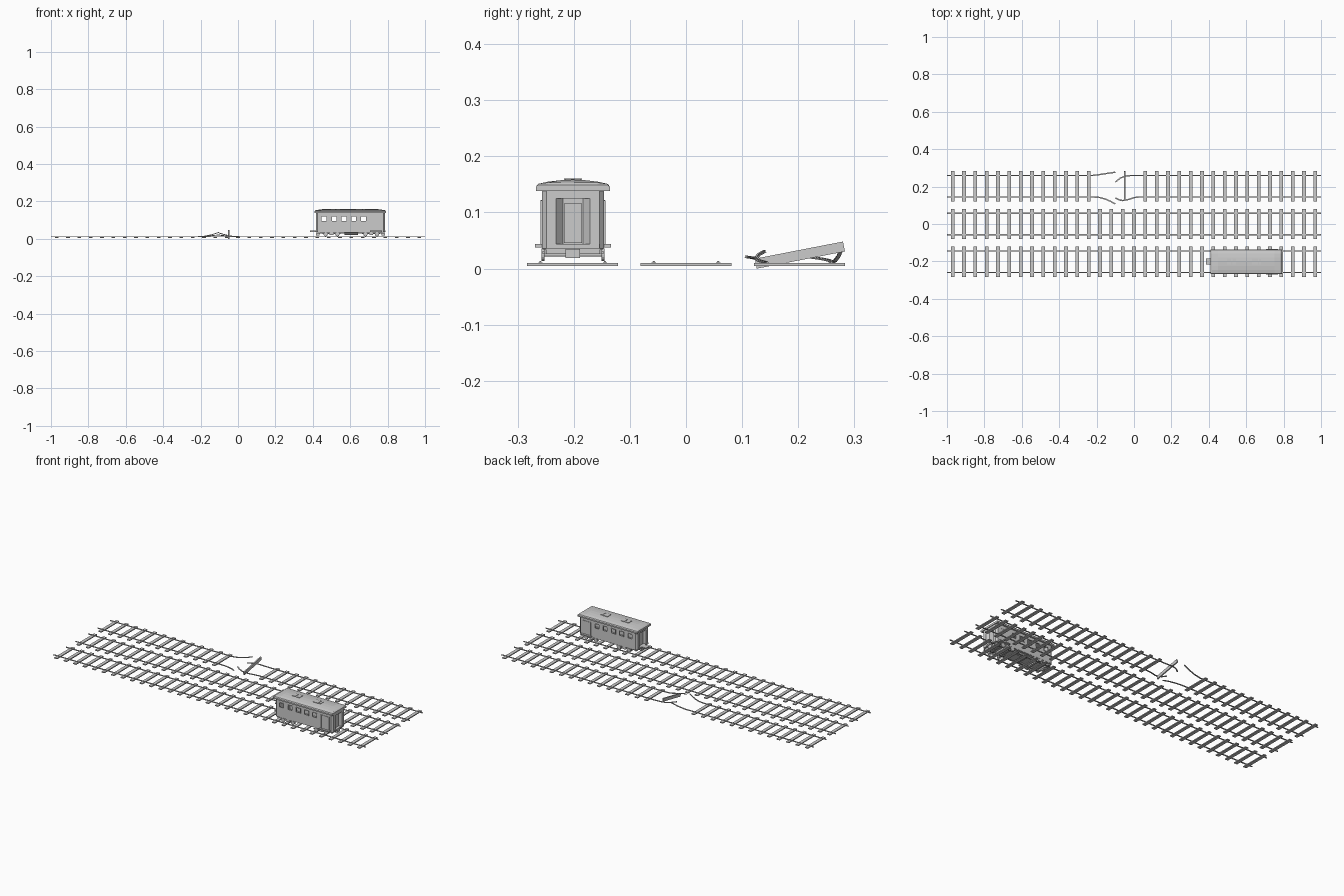
import bpy, bmesh, math
from mathutils import Vector

if "Cube" in bpy.data.objects:
    bpy.data.objects.remove(bpy.data.objects["Cube"])

CY = -0.2015          # centre line of the carriage
RAIL = 0.0575         # half gauge


def finish(name, bm):
    bmesh.ops.recalc_face_normals(bm, faces=bm.faces)
    me = bpy.data.meshes.new(name)
    bm.to_mesh(me)
    bm.free()
    ob = bpy.data.objects.new(name, me)
    bpy.context.collection.objects.link(ob)
    return ob


def add_box(bm, x0, x1, y0, y1, z0, z1):
    vs = bmesh.ops.create_cube(bm, size=1)['verts']
    for v in vs:
        v.co = Vector((x0 + (v.co.x + .5) * (x1 - x0), y0 + (v.co.y + .5) * (y1 - y0),
                       z0 + (v.co.z + .5) * (z1 - z0)))


def boxes(name, items):
    bm = bmesh.new()
    for b in items:
        add_box(bm, *b)
    return finish(name, bm)


def loft(bm, rings):
    rows = [[bm.verts.new(p) for p in r] for r in rings]
    n = len(rows[0])
    for a, b in zip(rows, rows[1:]):
        for i in range(n):
            bm.faces.new((a[i], a[(i + 1) % n], b[(i + 1) % n], b[i]))
    bm.faces.new(rows[0])
    bm.faces.new(rows[-1][::-1])


def prism(name, plan, z0, z1):
    bm = bmesh.new()
    loft(bm, [[(x, y, z) for x, y in plan] for z in (z0, z1)])
    return finish(name, bm)


# rail section: wide foot, narrow web and head (offset, height)
HALF = [(.0036, 0), (.0036, .001), (.0012, .0014), (.0012, .0026), (.002, .003), (.002, .0042)]
SECTION = HALF + [(-a, b) for a, b in reversed(HALF)]


def rail(name, pts):
    bm = bmesh.new()
    pts = [Vector(p) for p in pts]
    rings = []
    for i, p in enumerate(pts):
        t = (pts[min(i + 1, len(pts) - 1)] - pts[max(i - 1, 0)]).normalized()
        side = Vector((-t.y, t.x, 0)).normalized()
        up = t.cross(side)
        if up.z < 0:
            up = -up
        rings.append([p + side * a + up * b for a, b in SECTION])
    loft(bm, rings)
    return finish(name, bm)


# sleepers of the three tracks, four missing in the broken one
ZR = 0.0095
for label, y0, gap in (("front", -.202, False), ("middle", 0, False), ("back", .202, True)):
    ties = [i for i in range(-16, 17) if not (gap and -3 <= i <= 0)]
    boxes(label + "_track_sleepers",
          [(i * .0606 - .0095, i * .0606 + .0095, y0 - .081, y0 + .081, .0045, .010) for i in ties])
    if not gap:
        for s, side in ((-1, "near"), (1, "far")):
            rail(f"{label}_track_{side}_rail", [(-1, y0 + s * RAIL, ZR), (1, y0 + s * RAIL, ZR)])

# bent rails around the gap
rail("broken_left_far_rail", [(-1, .2595, ZR), (-.22, .2595, ZR), (-.18, .265, .012),
                              (-.14, .271, .020), (-.10, .277, .033)])
rail("broken_left_near_rail", [(-1, .1445, ZR), (-.22, .1445, ZR), (-.185, .142, .0105),
                               (-.155, .134, .013), (-.125, .121, .017), (-.10, .107, .019)])
rail("broken_right_far_rail", [(1, .2595, ZR), (.02, .2595, ZR), (-.02, .259, .0105),
                               (-.05, .256, .0125), (-.075, .244, .015), (-.10, .224, .018)])
rail("broken_right_near_rail", [(1, .1445, ZR), (.03, .1445, ZR), (0, .141, .0095),
                                (-.03, .131, .012), (-.06, .125, .018), (-.08, .129, .023), (-.10, .140, .029)])

# loose sleeper standing on edge
tie = boxes("loose_sleeper", [(-.0035, .0035, -.080, .080, -.009, .009)])
tie.location = (-.05, .203, .0241)
tie.rotation_euler = (math.radians(11), 0, 0)

# carriage side walls with open windows
X0, X1 = .417, .786
ZL, ZT, W0, W1 = .036, .140, .096, .120
WIN = [.460, .515, .567, .619, .671]
WH = .0125
for s, side in ((-1, "front"), (1, "back")):
    def ys(a, b):
        return tuple(sorted((CY + s * a, CY + s * b)))
    wall = [(X0 + .018, X1 - .018, *ys(.052, .0555), ZL, W0),
            (X0 + .018, X1 - .018, *ys(.052, .0555), W1, ZT)]
    edges = [X0 + .018] + [e for w in WIN for e in (w - WH, w + WH)] + [X1 - .018]
    for a, b in zip(edges[::2], edges[1::2]):
        wall.append((a, b, *ys(.052, .0555), W0, W1))
    boxes(side + "_side_wall", wall)
    frames = []
    f = .0025
    for w in WIN:
        a, b = w - WH, w + WH
        frames += [(a - f, b + f, *ys(.054, .0575), W0 - f, W0), (a - f, b + f, *ys(.054, .0575), W1, W1 + f),
                   (a - f, a, *ys(.054, .0575), W0, W1), (b, b + f, *ys(.054, .0575), W0, W1)]
    boxes(side + "_window_frames", frames)
    # side door with raised surround and step
    boxes(side + "_door", [(.714, .762, *ys(.054, .0562), .043, .118),
                           (.711, .715, *ys(.054, .0580), .041, .120),
                           (.761, .765, *ys(.054, .0580), .041, .120),
                           (.711, .765, *ys(.054, .0580), .117, .121)])
    boxes(side + "_door_step", [(.705, .771, *ys(.045, .068), .038, .044)])
    # bogie side frames
    bogie = []
    for c in (.500, .712):
        bogie += [(c - .048, c + .048, *ys(.051, .0545), .026, .031)]
        bogie += [(c + d - .006, c + d + .006, *ys(.0505, .0555), .020, .034) for d in (-.031, .031)]
        bogie += [(c - .010, c + .010, *ys(.049, .055), .022, .037)]
    boxes(side + "_bogie_frames", bogie)

# carriage ends: chamfered corners and recessed doorway
half = [(.766, .0555), (.777, .0555), (.786, .047), (.786, .030), (.772, .018)]
plan = half + [(x, -y) for x, y in reversed(half)]
for end, m in (("right", 1), ("left", -1)):
    def mx(x):
        return (X0 + X1) / 2 + m * (x - (X0 + X1) / 2)
    def bx(a, b, *rest):
        return (*sorted((mx(a), mx(b))), *rest)
    prism(end + "_end_wall", [(mx(x), CY + y) for x, y in plan], ZL, ZT)
    boxes(end + "_end_lintel", [bx(.768, .786, CY - .031, CY + .031, .125, ZT),
                                bx(.768, .788, CY - .047, CY + .047, ZL, .044)])
    boxes(end + "_end_door", [bx(.770, .775, CY - .016, CY + .016, .046, .116)])

# floor, underframe and end step
boxes("floor", [(X0 + .01, X1 - .01, CY - .054, CY + .054, .034, .040)])
boxes("left_end_step", [(.386, .425, CY - .016, CY + .016, .038, .044)])
bm = bmesh.new()
loft(bm, [[(x, CY + y, z) for y, z in ((-.046, .036), (.046, .036), (.030, .022), (-.030, .022))]
          for x in (.570, .642)])
finish("underfloor_tank", bm)
boxes("underframe_beams",
      [(.43, .773, CY + y - .003, CY + y + .003, .028, .035) for y in (-.035, .035)] +
      [(c - .006, c + .006, CY - .048, CY + .048, .026, .035) for c in (.432, .500, .712, .772)] +
      [(.767, .786, CY - .013, CY + .013, .019, .035), (.417, .436, CY - .013, CY + .013, .019, .035)])

# wheelsets
bm = bmesh.new()
for x in (.469, .531, .681, .743):
    for y, r, d in ((-.0575, .0112, .005), (.0575, .0112, .005), (0, .003, .112)):
        y *= .93
        vs = bmesh.ops.create_cone(bm, cap_ends=True, segments=16, radius1=r, radius2=r, depth=d)['verts']
        for v in vs:
            v.co = Vector((v.co.x + x, v.co.z + y + CY, v.co.y + .0247))
finish("wheelsets", bm)

# roof: shallow arch with sloping ends
arch = [(.066, .138), (.066, .146), (.062, .151), (.044, .155), (.022, .1575), (0, .1585)]
arch += [(-y, z) for y, z in reversed(arch[:-1])]
bm = bmesh.new()
loft(bm, [[(x, CY + y, min(z, top)) for y, z in arch]
          for x, top in ((.410, .149), (.416, .1535), (.450, .1585), (.750, .1585), (.784, .1535), (.790, .149))])
roof = finish("roof", bm)

# roof vents
boxes("roof_vents", [(.498, .518, CY - .016, CY + .016, .152, .1605), (.526, .546, CY - .016, CY + .016, .152, .1605),
                     (.632, .664, CY - .016, CY + .016, .152, .1605), (.668, .680, CY - .014, CY + .014, .152, .160)])
